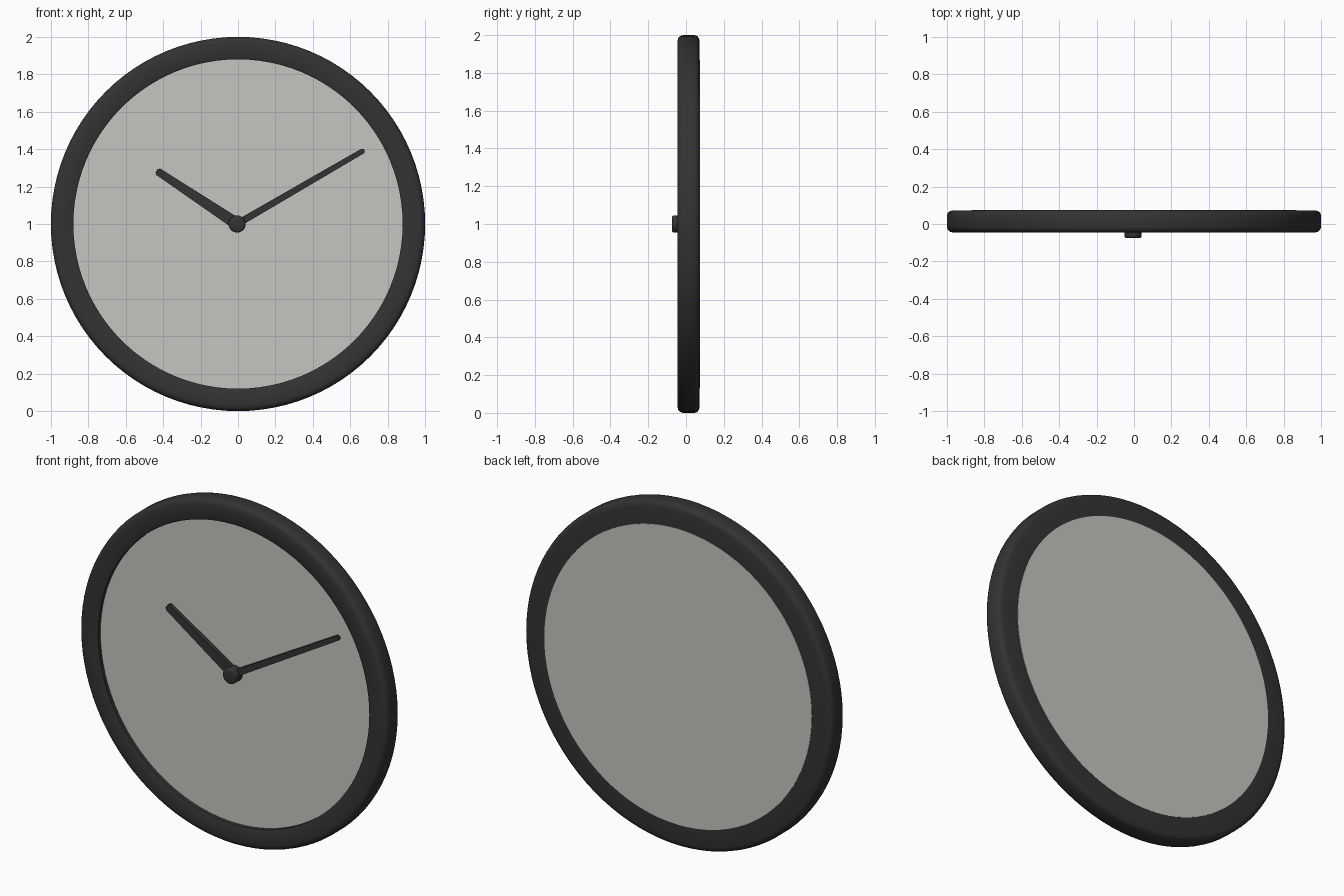
import bpy, bmesh, math
from mathutils import Matrix

if "Cube" in bpy.data.objects:
    bpy.data.objects.remove(bpy.data.objects["Cube"])

SEG = 96


def material(name, rgb):
    m = bpy.data.materials.new(name)
    m.diffuse_color = (*rgb, 1)
    m.use_nodes = True
    m.node_tree.nodes["Principled BSDF"].inputs["Base Color"].default_value = m.diffuse_color
    return m


DARK = material("charcoal", (0.033, 0.033, 0.033))
LIGHT = material("warm_grey", (0.56, 0.56, 0.53))


def finish(bm, name, mat):
    bmesh.ops.recalc_face_normals(bm, faces=bm.faces)
    me = bpy.data.meshes.new(name)
    bm.to_mesh(me)
    bm.free()
    me.materials.append(mat)
    ob = bpy.data.objects.new(name, me)
    bpy.context.collection.objects.link(ob)
    bpy.context.view_layer.objects.active = ob
    ob.select_set(True)
    bpy.ops.object.shade_smooth_by_angle(angle=math.radians(35))
    ob.select_set(False)
    return ob


def lathe(name, profile, mat, seg=SEG, x=0.0, z=1.0):
    """Closed ring swept around the y axis from (radius, y) points."""
    bm = bmesh.new()
    rings = []
    for i in range(seg):
        a = 2 * math.pi * i / seg
        rings.append([bm.verts.new((x + r * math.cos(a), y, z + r * math.sin(a)))
                      for r, y in profile])
    n = len(profile)
    for i in range(seg):
        p, q = rings[i], rings[(i + 1) % seg]
        for k in range(n):
            j = (k + 1) % n
            bm.faces.new((p[k], p[j], q[j], q[k]))
    return finish(bm, name, mat)


def disc(name, r, y0, y1, mat, seg=SEG, x=0.0, z=1.0, bevel=0.0):
    """Solid disc facing front, optionally with a rounded front edge."""
    bm = bmesh.new()
    m = Matrix.Translation((x, (y0 + y1) / 2, z)) @ Matrix.Rotation(math.pi / 2, 4, 'X')
    bmesh.ops.create_cone(bm, cap_ends=True, segments=seg, radius1=r, radius2=r,
                          depth=y1 - y0, matrix=m)
    if bevel:
        edges = [e for e in bm.edges if all(abs(v.co.y - y0) < 1e-5 for v in e.verts)]
        bmesh.ops.bevel(bm, geom=edges, offset=bevel, segments=3, profile=0.5, affect='EDGES')
    return finish(bm, name, mat)


def hand(name, tip, w0, w1, y0, y1):
    """Tapered bar from the hub to the tip."""
    cx, cz = -0.005, 1.0
    dx, dz = tip[0] - cx, tip[1] - cz
    length = math.hypot(dx, dz)
    ux, uz = dx / length, dz / length
    bm = bmesh.new()
    corners = [(0, -w0), (0, w0), (length - 0.01, w1), (length, w1 * 0.5),
               (length, -w1 * 0.5), (length - 0.01, -w1)]
    vs = [bm.verts.new((cx + ux * t - uz * s, y0, cz + uz * t + ux * s)) for t, s in corners]
    f = bm.faces.new(vs)
    ext = bmesh.ops.extrude_face_region(bm, geom=[f])
    for v in ext["geom"]:
        if isinstance(v, bmesh.types.BMVert):
            v.co.y = y1
    return finish(bm, name, DARK)


# Rim with rounded outer corners
lathe("rim", [(0.88, -0.04), (0.89, -0.045), (0.97, -0.045), (0.985, -0.041),
              (0.996, -0.03), (1.0, -0.015), (1.0, 0.045), (0.996, 0.058),
              (0.985, 0.068), (0.97, 0.072), (0.865, 0.072), (0.865, 0.0), (0.88, -0.01)], DARK)

# Dial and back plate
disc("dial", 0.88, -0.018, 0.03, LIGHT)
disc("back_plate", 0.868, 0.03, 0.074, LIGHT)

# Hands and centre hub
hand("hour_hand", (-0.435, 1.285), 0.032, 0.02, -0.042, -0.016)
hand("minute_hand", (0.675, 1.395), 0.019, 0.014, -0.042, -0.016)
disc("hub", 0.046, -0.075, -0.016, DARK, seg=32, x=-0.005, bevel=0.012)
